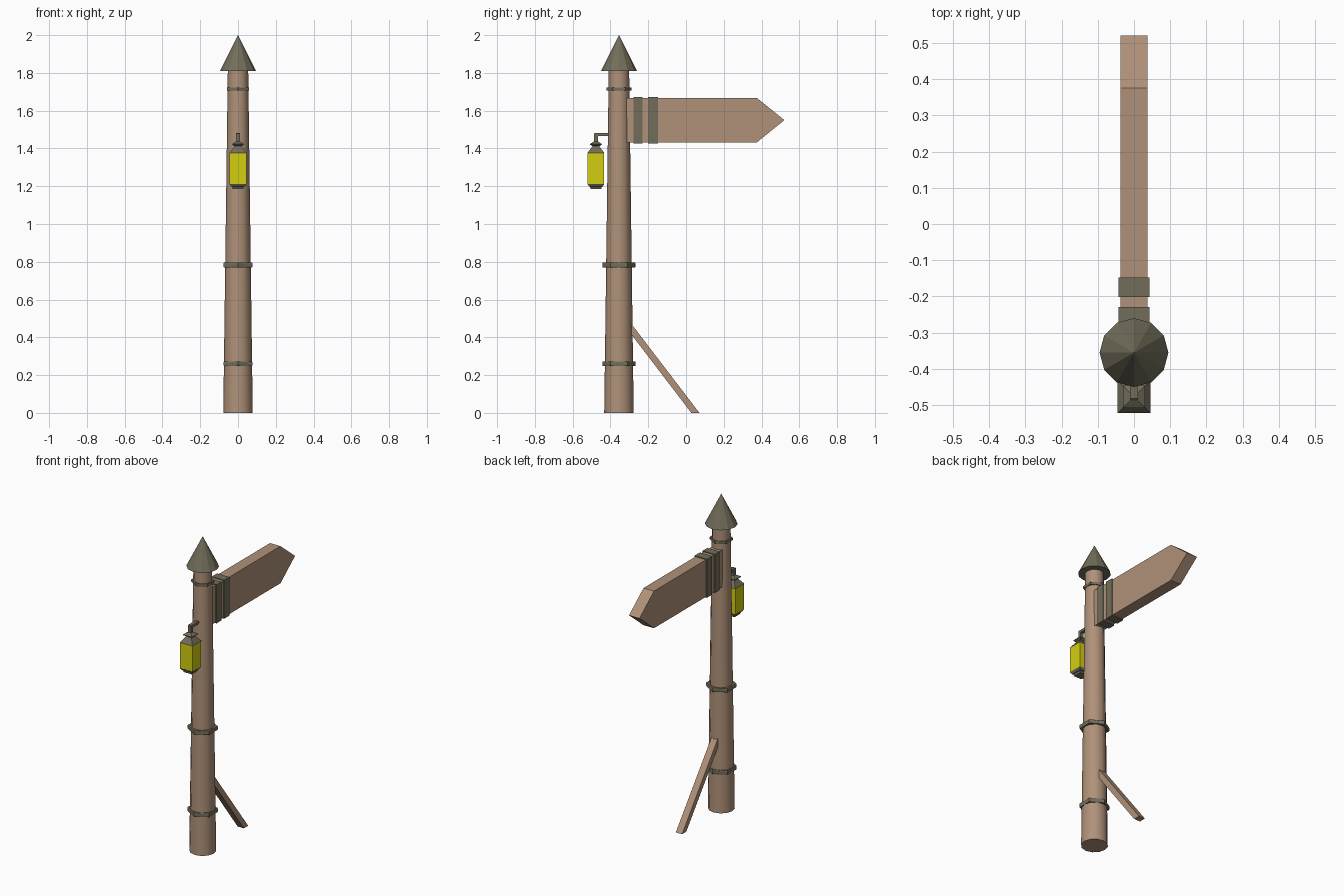
import bpy, bmesh, math
from mathutils import Vector

if "Cube" in bpy.data.objects:
    bpy.data.objects.remove(bpy.data.objects["Cube"])

POST_Y = -0.355
LAMP_Y = -0.477


def material(name, rgb):
    m = bpy.data.materials.new(name)
    m.diffuse_color = (*rgb, 1)
    m.use_nodes = True
    m.node_tree.nodes["Principled BSDF"].inputs["Base Color"].default_value = m.diffuse_color
    return m


WOOD = material("wood", (0.43, 0.285, 0.19))
METAL = material("dull_metal", (0.17, 0.155, 0.105))
GLASS = material("yellow_glass", (0.65, 0.62, 0.005))


def make(name, bm, mat):
    bmesh.ops.recalc_face_normals(bm, faces=bm.faces)
    me = bpy.data.meshes.new(name)
    bm.to_mesh(me)
    bm.free()
    ob = bpy.data.objects.new(name, me)
    bpy.context.collection.objects.link(ob)
    me.materials.append(mat)
    return ob


def lathe(name, y, profile, sides, mat, start=0.0):
    """Stack of (radius, z) polygon rings round a vertical axis; radius 0 makes a tip."""
    bm = bmesh.new()
    prev = None
    for r, z in profile:
        n = sides if r > 0 else 1
        ring = [bm.verts.new((r * math.cos(start + 2 * math.pi * i / sides),
                              y + r * math.sin(start + 2 * math.pi * i / sides), z))
                for i in range(n)]
        if prev is None:
            bm.faces.new(ring)
        else:
            for i in range(sides):
                j = (i + 1) % sides
                top = [ring[j], ring[i]] if n > 1 else [ring[0]]
                bm.faces.new([prev[i], prev[j]] + top)
        prev = ring
    if len(prev) > 1:
        bm.faces.new(prev)
    return make(name, bm, mat)


def square(name, profile, mat):
    """Square lantern section given by half widths."""
    return lathe(name, LAMP_Y, [(h * math.sqrt(2), z) for h, z in profile],
                 4, mat, math.pi / 4)


def plank(name, outline, half, mat):
    """Extrude a (y, z) outline across x."""
    bm = bmesh.new()
    face = bm.faces.new([bm.verts.new((-half, y, z)) for y, z in outline])
    ext = bmesh.ops.extrude_face_region(bm, geom=[face])
    verts = [v for v in ext["geom"] if isinstance(v, bmesh.types.BMVert)]
    bmesh.ops.translate(bm, verts=verts, vec=Vector((2 * half, 0, 0)))
    return make(name, bm, mat)


def rect(y0, y1, z0, z1):
    return [(y0, z0), (y1, z0), (y1, z1), (y0, z1)]


# Tapered post with smooth sides
post = lathe("post", POST_Y, [(0.078, 0), (0.054, 1.815)], 12, WOOD)
bpy.context.view_layer.objects.active = post
post.select_set(True)
bpy.ops.object.shade_smooth_by_angle(angle=math.radians(40))
post.select_set(False)

# Pointed cap
lathe("cap", POST_Y, [(0.095, 1.81), (0, 2.0)], 12, METAL)

# Six-sided bands round the post
for name, r, z, h in (("lower_band", 0.088, 0.26, 0.013),
                      ("middle_band", 0.088, 0.783, 0.012),
                      ("upper_band", 0.067, 1.715, 0.008)):
    lathe(name, POST_Y, [(r * 0.98, z - h), (r, z - h * 0.6), (r, z + h * 0.6),
                         (r * 0.98, z + h)], 6, METAL, math.pi / 2)

# Pointed sign board and its two straps
plank("sign_board", [(-0.314, 1.432), (0.375, 1.432), (0.521, 1.55),
                     (0.375, 1.668), (-0.314, 1.668)], 0.037, WOOD)
plank("inner_strap", rect(-0.277, -0.229, 1.427, 1.673), 0.043, METAL)
plank("outer_strap", rect(-0.201, -0.148, 1.427, 1.673), 0.043, METAL)

# Slanted brace
plank("brace", [(0.028, 0), (0.071, 0), (-0.305, 0.492), (-0.305, 0.436)], 0.022, WOOD)

# Lantern
square("lantern_glass", [(0.044, 1.212), (0.044, 1.377)], GLASS)
square("lantern_base", [(0.028, 1.185), (0.031, 1.197), (0.036, 1.199), (0.045, 1.213)], METAL)
square("lantern_roof", [(0.045, 1.376), (0.024, 1.404), (0.018, 1.412),
                        (0.031, 1.42), (0.031, 1.424), (0.011, 1.437)], METAL)

# Bent hanger arm
plank("hanger", [(-0.487, 1.43), (-0.467, 1.43), (-0.467, 1.466), (-0.4, 1.466),
                 (-0.4, 1.483), (-0.482, 1.483), (-0.487, 1.478)], 0.011, METAL)
